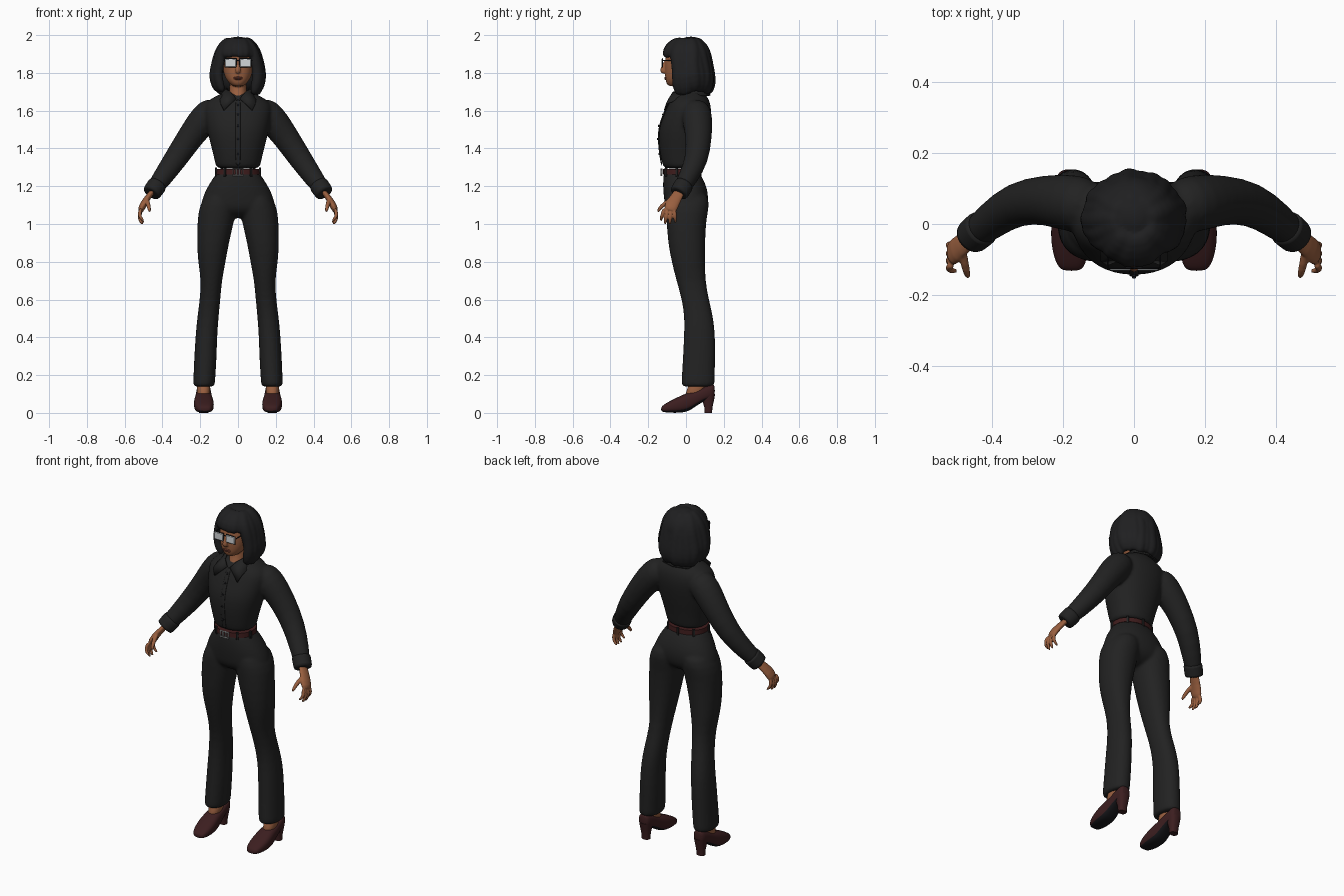
import bpy, bmesh, math, random
from mathutils import Vector, Matrix

random.seed(4)
if "Cube" in bpy.data.objects:
    bpy.data.objects.remove(bpy.data.objects["Cube"])


def material(name, r, g, b, rough=0.8):
    m = bpy.data.materials.new(name)
    m.use_nodes = True
    m.diffuse_color = (r, g, b, 1)
    bsdf = m.node_tree.nodes["Principled BSDF"]
    bsdf.inputs["Base Color"].default_value = (r, g, b, 1)
    bsdf.inputs["Roughness"].default_value = rough
    return m


CLOTH = material("black cloth", .016, .016, .016)
HAIR = material("black hair", .014, .014, .015)
SKIN = material("brown skin", .32, .115, .05)
LIPS = material("lips", .2, .055, .035)
SHOE = material("oxblood leather", .045, .013, .014)
SOLE = material("black sole", .008, .008, .010)
BELT = material("belt leather", .05, .012, .012)
LENS = material("pale lens", .65, .68, .7)
METAL = material("silver", .4, .4, .4)


def oval(c, u, v, n=20, e=2.0):
    """Closed superellipse ring around c with half axes u and v."""
    out = []
    for i in range(n):
        a = 2 * math.pi * i / n
        x, y = math.cos(a), math.sin(a)
        out.append(Vector(c) + Vector(u) * math.copysign(abs(x) ** (2 / e), x)
                   + Vector(v) * math.copysign(abs(y) ** (2 / e), y))
    return out


def loft(bm, rings):
    rows = [[bm.verts.new(p) for p in r] for r in rings]
    for a, b in zip(rows, rows[1:]):
        for i in range(len(a)):
            j = (i + 1) % len(a)
            bm.faces.new((a[i], a[j], b[j], b[i]))
    bm.faces.new(rows[0][::-1])
    bm.faces.new(rows[-1])


def stack(bm, levels, e=2.2, s=1):
    """Horizontal rings: height, centre x, half width, front y, back y."""
    loft(bm, [oval((s * cx, (f + b) / 2, z), (rx, 0, 0), (0, (b - f) / 2, 0), e=e)
              for z, cx, rx, f, b in levels])


def tube(bm, pts, ref=(0, 1, 0), thin=1, wide=1, n=12, s=1):
    """Tube through x, y, z, radius points; ref sets the wide direction."""
    P = [Vector((s * p[0], p[1], p[2])) for p in pts]
    rings = []
    for i, p in enumerate(P):
        t = (P[min(i + 1, len(P) - 1)] - P[max(i - 1, 0)]).normalized()
        u = t.cross(Vector(ref)).normalized()
        v = t.cross(u)
        rings.append(oval(p, u * pts[i][3] * thin, v * pts[i][3] * wide, n))
    loft(bm, rings)


def ball(bm, c, r):
    m = Matrix.Translation(c) @ Matrix.Diagonal((*r, 1))
    bmesh.ops.create_uvsphere(bm, u_segments=20, v_segments=12, radius=1, matrix=m)


def box(bm, c, size, turn=0):
    m = Matrix.Translation(c) @ Matrix.Rotation(turn, 4, 'Z') @ Matrix.Diagonal((*size, 1))
    bmesh.ops.create_cube(bm, size=1, matrix=m)


def finish(name, bm, mats, sub=0, voxel=0, smooth=0, thick=0, bevel=0, mirror=False):
    bmesh.ops.recalc_face_normals(bm, faces=bm.faces)
    mesh = bpy.data.meshes.new(name)
    bm.to_mesh(mesh)
    bm.free()
    ob = bpy.data.objects.new(name, mesh)
    bpy.context.collection.objects.link(ob)
    for m in mats:
        mesh.materials.append(m)
    bpy.ops.object.select_all(action='DESELECT')
    ob.select_set(True)
    bpy.context.view_layer.objects.active = ob
    bpy.ops.object.shade_smooth() if voxel else bpy.ops.object.shade_smooth_by_angle()
    if mirror:
        ob.modifiers.new("Mirror", 'MIRROR')
    if thick:
        ob.modifiers.new("Solidify", 'SOLIDIFY').thickness = thick
    if bevel:
        ob.modifiers.new("Bevel", 'BEVEL').width = bevel
    if sub:
        ob.modifiers.new("Subdivision", 'SUBSURF').levels = sub
        ob.modifiers["Subdivision"].render_levels = sub
    if voxel:
        r = ob.modifiers.new("Remesh", 'REMESH')
        r.mode, r.voxel_size, r.use_smooth_shade = 'VOXEL', voxel, True
    if smooth:
        ob.modifiers.new("Smooth", 'SMOOTH').iterations = smooth
    return ob


# Trousers: hips and two flared legs fused
bm = bmesh.new()
stack(bm, [(1.275, 0, .113, -.117, .072), (1.265, 0, .117, -.119, .075), (1.23, 0, .143, -.123, .097),
           (1.18, 0, .173, -.123, .116), (1.13, 0, .193, -.117, .12), (1.08, 0, .203, -.11, .11),
           (1.05, 0, .13, -.08, .08), (1.03, 0, .06, -.04, .04)])
for s in (1, -1):
    stack(bm, [(1.18, .09, .07, -.105, .115), (1.1, .104, .1, -.11, .127), (1.03, .116, .1, -.105, .108),
               (.9, .133, .085, -.097, .102), (.8, .139, .074, -.077, .102), (.7, .14, .055, -.052, .103),
               (.6, .148, .055, -.022, .122), (.5, .16, .057, -.008, .147), (.4, .168, .058, -.012, .156),
               (.28, .173, .06, -.018, .155), (.15, .18, .058, -.026, .153), (.137, .18, .057, -.026, .152)], s=s)
finish("trousers", bm, [CLOTH], sub=1, voxel=.009, smooth=4)

# Shirt: torso and sleeves fused
bm = bmesh.new()
stack(bm, [(1.292, 0, .108, -.112, .07), (1.305, 0, .12, -.125, .08), (1.37, 0, .132, -.138, .092),
           (1.45, 0, .155, -.147, .112), (1.52, 0, .17, -.142, .127), (1.58, 0, .18, -.118, .136),
           (1.63, 0, .183, -.097, .133), (1.665, 0, .145, -.077, .12), (1.69, 0, .09, -.045, .1),
           (1.71, 0, .06, -.02, .085)])
sleeve = [(.10, .05, 1.615, .06), (.15, .055, 1.592, .083), (.2, .062, 1.53, .08), (.25, .068, 1.465, .071),
          (.33, .06, 1.345, .064), (.4, .012, 1.245, .053), (.455, -.035, 1.17, .046)]
for s in (1, -1):
    tube(bm, sleeve, n=16, s=s)
finish("shirt", bm, [CLOTH], sub=1, voxel=.009, smooth=4)

# Cuffs
bm = bmesh.new()
tube(bm, [(.424, -.008, 1.212, .05), (.426, -.01, 1.209, .053), (.458, -.037, 1.164, .051),
          (.46, -.039, 1.161, .047)], n=20)
finish("cuffs", bm, [CLOTH], sub=1, mirror=True)

# Folded collar, from front point to nape
bm = bmesh.new()
pairs = [((.01, -.092, 1.665), (.075, -.117, 1.603)), ((.04, -.07, 1.70), (.094, -.105, 1.64)),
         ((.064, 0, 1.715), (.1, 0, 1.68)), ((.055, .07, 1.725), (.085, .105, 1.683)),
         ((0, .1, 1.73), (0, .13, 1.683))]
rows = [[bm.verts.new(p) for p in q] for q in pairs]
for a, b in zip(rows, rows[1:]):
    bm.faces.new((a[0], a[1], b[1], b[0]))
finish("collar", bm, [CLOTH], thick=.008, mirror=True)

# Button placket and buttons
front = [(1.305, -.127), (1.37, -.139), (1.45, -.147), (1.52, -.142), (1.58, -.119), (1.63, -.099), (1.66, -.083)]
bm = bmesh.new()
tube(bm, [(0, y, z, .013) for z, y in front], ref=(1, 0, 0), thin=.3)
finish("placket", bm, [CLOTH], sub=1)
bm = bmesh.new()
for z, y in front[1:6]:
    ball(bm, (0, y - .003, z), (.006, .004, .006))
finish("buttons", bm, [SOLE])

# Belt, loops and buckle
bm = bmesh.new()
stack(bm, [(z, 0, .117 + g, -.122 - g, .076 + g) for z, g in
           ((1.262, -.004), (1.263, .001), (1.291, 0), (1.292, -.006))])
finish("belt", bm, [BELT])
bm = bmesh.new()
for a in (35, 75, 135, 180, 225, 285, 325):
    t = math.radians(a)
    box(bm, (.121 * math.sin(t), -.023 - .101 * math.cos(t), 1.275), (.014, .01, .046), t)
finish("belt_loops", bm, [CLOTH], bevel=.002)
bm = bmesh.new()
for z in (1.258, 1.292):
    box(bm, (0, -.13, z), (.06, .01, .006))
for x in (-.027, -.009, .009, .027):
    box(bm, (x, -.13, 1.275), (.006, .01, .03))
finish("buckle", bm, [METAL], bevel=.0015)

# Hands: flat palm, four curled fingers and a thumb
bm = bmesh.new()
tube(bm, [(.447, -.028, 1.18, .027), (.466, -.043, 1.155, .028), (.503, -.075, 1.105, .036),
          (.518, -.088, 1.062, .033)], thin=.55, wide=1.1)
for y, z, tip_x, tip_y, tip_z in ((-.115, 1.07, .497, -.132, 1.015), (-.098, 1.062, .504, -.11, .997),
                                  (-.08, 1.062, .504, -.085, .996), (-.063, 1.07, .495, -.056, 1.005)):
    tube(bm, [(.512, y, z + .015, .011), (.524, (y + tip_y) / 2, (z + tip_z) / 2 + .008, .0105),
              (.516, tip_y, tip_z + .018, .009), (tip_x, tip_y, tip_z, .006)])
tube(bm, [(.486, -.065, 1.135, .014), (.476, -.115, 1.108, .012), (.47, -.14, 1.082, .0105),
          (.466, -.151, 1.062, .006)], ref=(1, 0, 0))
finish("hands", bm, [SKIN], sub=1, voxel=.004, smooth=3, mirror=True)

# Head with nose, and neck
bm = bmesh.new()
stack(bm, [(1.727, 0, .024, -.09, -.02), (1.742, 0, .044, -.104, .01), (1.765, 0, .064, -.11, .03),
           (1.80, 0, .078, -.113, .06), (1.84, 0, .085, -.113, .08), (1.88, 0, .087, -.112, .09),
           (1.93, 0, .075, -.09, .08), (1.955, 0, .04, -.05, .05)])
stack(bm, [(1.62, 0, .05, -.07, .07), (1.66, 0, .05, -.068, .075), (1.70, 0, .046, -.045, .075),
           (1.77, 0, .046, -.04, .07)])
tube(bm, [(0, -.105, 1.865, .01), (0, -.119, 1.835, .012), (0, -.126, 1.812, .016), (0, -.112, 1.798, .014)],
     ref=(1, 0, 0))
finish("head", bm, [SKIN], sub=1, voxel=.005, smooth=3)
bm = bmesh.new()
for z in (1.775, 1.768):
    ball(bm, (0, -.108, z), (.024, .007, .005))
finish("lips", bm, [LIPS])

# Glasses: lenses, rims and side arms
for name, mat, w, h, y in (("glasses_rims", SOLE, .065, .05, -.124), ("glasses_lenses", LENS, .058, .043, -.128)):
    bm = bmesh.new()
    box(bm, (.039, y, 1.853), (w, .006, h))
    if mat == SOLE:
        box(bm, (.004, y, 1.866), (.02, .005, .006))
        box(bm, (.074, -.08, 1.866), (.005, .09, .007))
    finish(name, bm, [mat], bevel=.0025, mirror=True)

# Hair: scalp filler plus overlapping locks, short over the brow
bm = bmesh.new()
ball(bm, (0, .025, 1.88), (.112, .112, .113))
ball(bm, (0, .065, 1.79), (.115, .065, .1))
drop = [(1.972, .03, .03, .03), (1.955, .065, .06, .08), (1.92, .092, .088, .115), (1.88, .106, .1, .122),
        (1.83, .117, .108, .11), (1.78, .128, .118, .1), (1.73, .117, .118, .09), (1.69, .098, .1, .08)]
count = 22
for i in range(count):
    a = 2 * math.pi * (i + .5) / count
    off = min(a, 2 * math.pi - a)
    keep = 4 if off < .72 else len(drop)
    dip = random.uniform(-.012, .012)
    pts = []
    for k, (z, rx, back, brow) in enumerate(drop[:keep]):
        ry = brow if math.cos(a) > 0 else back
        wave = a + .05 * math.sin(k * 1.3 + i)
        r = .03 * (.6 if k == keep - 1 else 1) * (1 + .12 * math.sin(i * 2.4))
        pts.append((rx * math.sin(wave), .012 - ry * math.cos(wave), z + dip * k / 7, r))
    tube(bm, pts, ref=(math.cos(a), math.sin(a), 0), thin=.9, wide=1.05)
finish("hair", bm, [HAIR], sub=1, voxel=.007, smooth=2)

# Shoes: arched upper with dark sole, block heel, and bare instep
bm = bmesh.new()
loft(bm, [oval((x, y, (lo + hi) / 2), (w, 0, 0), (0, 0, (hi - lo) / 2), 20, 2.7) for x, y, w, lo, hi in
          ((.176, -.132, .02, .01, .028), (.177, -.122, .038, .004, .042), (.179, -.08, .051, 0, .066),
           (.181, -.03, .054, 0, .09), (.182, .01, .05, .006, .108), (.182, .045, .045, .03, .115),
           (.182, .09, .041, .06, .135), (.182, .135, .037, .075, .155), (.182, .153, .024, .085, .15))])
bmesh.ops.recalc_face_normals(bm, faces=bm.faces)
for f in bm.faces:
    f.normal_update()
    f.material_index = int(f.normal.z < -.6)
finish("shoes", bm, [SHOE, SOLE], sub=2, mirror=True)
bm = bmesh.new()
stack(bm, [(0, .182, .024, .098, .138), (.03, .182, .025, .097, .14), (.07, .182, .031, .085, .149),
           (.1, .182, .036, .075, .154)], e=2.6)
finish("heels", bm, [SHOE], mirror=True)
bm = bmesh.new()
stack(bm, [(.07, .182, .034, -.015, .09), (.125, .182, .036, .006, .1), (.2, .182, .036, .03, .11)])
finish("feet", bm, [SKIN], sub=1, mirror=True)
